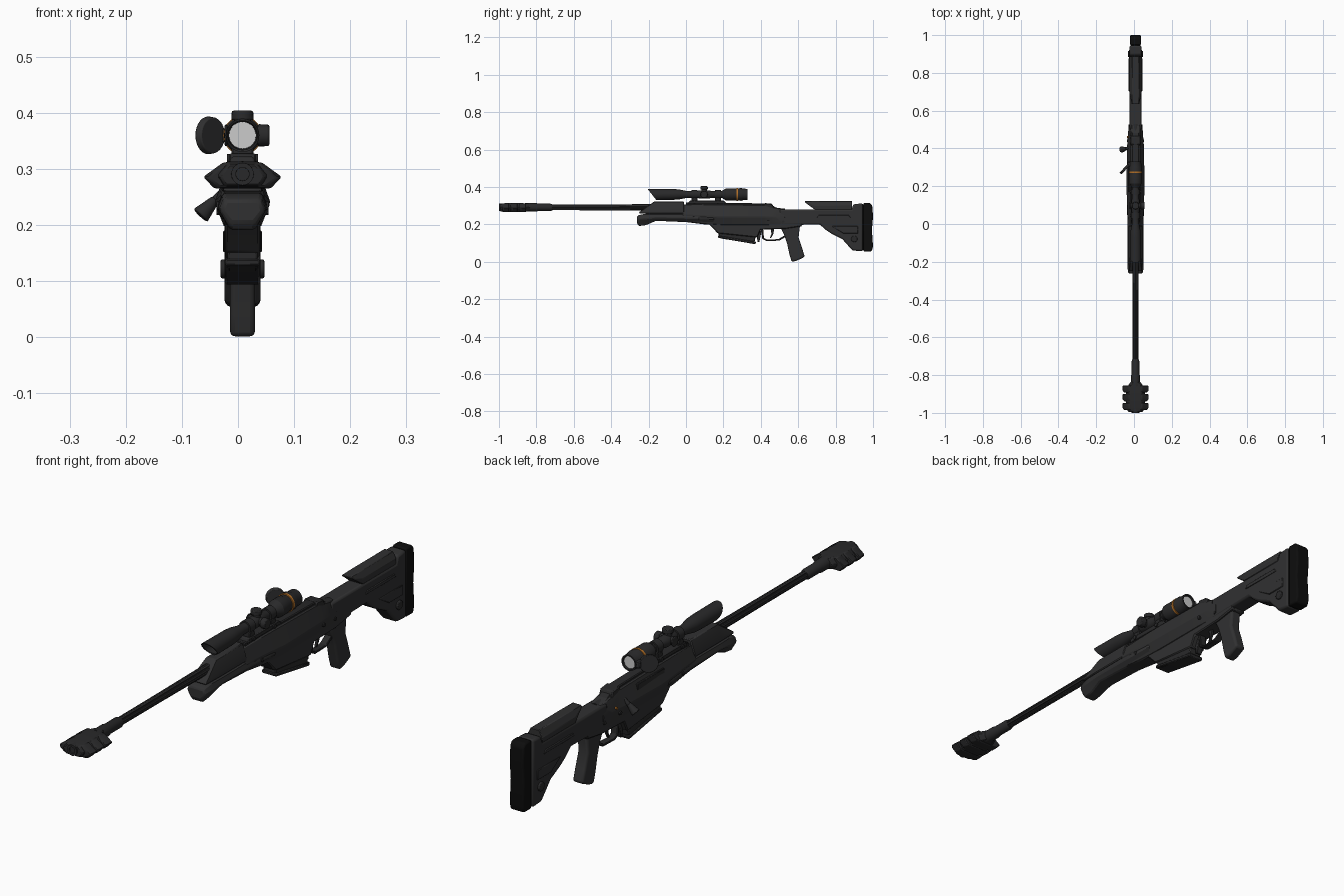
import bpy, bmesh, math
from mathutils import Vector

CX = 0.008   # centre plane of the rifle
BZ = 0.291   # bore axis height
SZ = 0.36    # scope axis height


def mat(name, c):
    m = bpy.data.materials.new(name)
    m.diffuse_color = (*c, 1)
    return m


DARK = mat("dark_metal", (0.022, 0.022, 0.023))
BODY = mat("dark_polymer", (0.03, 0.03, 0.031))
BLACK = mat("black_rubber", (0.004, 0.004, 0.004))
GLASS = mat("glass", (0.6, 0.6, 0.6))
ORANGE = mat("orange", (0.45, 0.16, 0.02))


def loft(name, rings, m=BODY, bevel=0.0, segs=1, smooth=30):
    """Skin a list of equal-length rings and cap both ends."""
    bm = bmesh.new()
    vs = [[bm.verts.new(p) for p in r] for r in rings]
    n = len(vs[0])
    for a, b in zip(vs, vs[1:]):
        for i in range(n):
            j = (i + 1) % n
            bm.faces.new((a[i], a[j], b[j], b[i]))
    bm.faces.new(vs[0][::-1])
    bm.faces.new(vs[-1])
    bmesh.ops.recalc_face_normals(bm, faces=bm.faces)
    me = bpy.data.meshes.new(name)
    bm.to_mesh(me)
    bm.free()
    ob = bpy.data.objects.new(name, me)
    bpy.context.collection.objects.link(ob)
    me.materials.append(m)
    if bevel:
        b = ob.modifiers.new("bevel", 'BEVEL')
        b.width, b.segments, b.limit_method, b.angle_limit = bevel, segs, 'ANGLE', math.radians(30)
    bpy.ops.object.select_all(action='DESELECT')
    ob.select_set(True)
    bpy.context.view_layer.objects.active = ob
    bpy.ops.object.shade_smooth_by_angle(angle=math.radians(smooth))
    return ob


def prism(name, prof, w, m=BODY, bevel=0.004, segs=1, cx=CX):
    """Side profile (y, z) extruded to half-width w."""
    return loft(name, [[(cx + s * w, y, z) for y, z in prof] for s in (-1, 1)], m, bevel, segs)


def hull(name, secs, m=BODY, bevel=0.004):
    """Hexagonal sections: y, z bottom/middle/top, half-width bottom/middle/top."""
    rings = []
    for y, zb, zm, zt, wb, wm, wt in secs:
        half = [(wb, zb), (wm, zm), (wt, zt)]
        rings.append([(CX + x, y, z) for x, z in half] + [(CX - x, y, z) for x, z in half[::-1]])
    return loft(name, rings, m, bevel)


def lathe(name, pts, z, m=DARK, n=28, flute=0.0):
    """Turn (y, radius[, slant]) along the y axis."""
    rings = []
    for p in pts:
        y, r = p[:2]
        s = p[2] if len(p) > 2 else 0
        ring = []
        for i in range(n):
            a = 2 * math.pi * i / n
            k = r * (1 - flute * (i % 4 == 0))
            ring.append((CX + k * math.cos(a), y - s * math.sin(a), z + k * math.sin(a)))
        rings.append(ring)
    return loft(name, rings, m)


def rod(name, a, b, r1, r2, m=DARK, n=20, bevel=0.0):
    """Cylinder or cone between two points."""
    a, b = Vector(a), Vector(b)
    q = (b - a).to_track_quat('Z', 'Y')
    circ = [Vector((math.cos(2 * math.pi * i / n), math.sin(2 * math.pi * i / n), 0)) for i in range(n)]
    return loft(name, [[p + q @ (c * r) for c in circ] for p, r in ((a, r1), (b, r2))], m, bevel, 2)


# Muzzle brake: core, three swept baffles, bore
hull("brake_core", [(-0.995, 0.270, 0.288, 0.308, 0.030, 0.040, 0.024),
                    (-0.97, 0.267, 0.288, 0.313, 0.036, 0.052, 0.030),
                    (-0.87, 0.267, 0.288, 0.313, 0.036, 0.052, 0.030),
                    (-0.835, 0.272, 0.290, 0.310, 0.018, 0.026, 0.016)], DARK, 0.003)
for i, y in enumerate((-0.985, -0.939, -0.893)):
    hull(f"brake_baffle_{i}", [(y, 0.268, 0.284, 0.310, 0.040, 0.062, 0.030),
                               (y + 0.010, 0.265, 0.286, 0.312, 0.050, 0.070, 0.034),
                               (y + 0.038, 0.265, 0.286, 0.312, 0.050, 0.070, 0.034)], DARK, 0.003)
lathe("muzzle_ring", [(-0.95, 0.010), (-1, 0.012), (-1, 0.020), (-0.96, 0.021)], BZ)

# Barrel
lathe("barrel_collar", [(-0.86, 0.023), (-0.80, 0.023), (-0.79, 0.020), (-0.725, 0.020), (-0.715, 0.016)], BZ)
lathe("barrel", [(-0.73, 0.0155), (-0.45, 0.016), (-0.1, 0.018)], BZ, n=32, flute=0.15)

# Fore-end: lower handguard and upper shroud
hull("handguard", [(-0.262, 0.205, 0.225, 0.243, 0.020, 0.036, 0.030),
                   (-0.252, 0.191, 0.228, 0.250, 0.022, 0.042, 0.033),
                   (-0.215, 0.196, 0.230, 0.257, 0.022, 0.044, 0.035),
                   (-0.16, 0.219, 0.235, 0.257, 0.026, 0.044, 0.036),
                   (0.0, 0.212, 0.233, 0.257, 0.026, 0.044, 0.036),
                   (0.15, 0.198, 0.228, 0.257, 0.028, 0.047, 0.038)])
hull("barrel_shroud", [(-0.25, 0.258, 0.262, 0.266, 0.034, 0.034, 0.032),
                       (-0.17, 0.258, 0.275, 0.322, 0.036, 0.036, 0.020),
                       (-0.01, 0.258, 0.275, 0.322, 0.036, 0.036, 0.020)])

# Receiver with top rail
hull("receiver", [(-0.02, 0.215, 0.250, 0.306, 0.028, 0.040, 0.022),
                  (0.10, 0.200, 0.245, 0.308, 0.030, 0.045, 0.024),
                  (0.20, 0.195, 0.240, 0.308, 0.032, 0.050, 0.026),
                  (0.42, 0.195, 0.240, 0.304, 0.032, 0.045, 0.026),
                  (0.48, 0.195, 0.240, 0.290, 0.030, 0.040, 0.024),
                  (0.53, 0.195, 0.240, 0.280, 0.030, 0.034, 0.022)])
prism("top_rail", [(0, 0.30), (0, 0.318), (0.42, 0.312), (0.46, 0.302), (0.50, 0.28)], 0.020, DARK, 0.003)
prism("rear_rail_block", [(0.41, 0.29), (0.42, 0.314), (0.46, 0.310), (0.475, 0.28)], 0.027, DARK)
rod("bolt_shroud", (CX, 0.44, 0.268), (CX, 0.53, 0.266), 0.024, 0.018, DARK)
prism("ejection_port", [(0.17, 0.265), (0.17, 0.290), (0.33, 0.290), (0.33, 0.265)], 0.008, DARK, 0.002, cx=CX - 0.030)
for s in (-1, 1):
    for i, (y, z) in enumerate(((0.07, 0.235), (0.44, 0.225), (0.52, 0.215))):
        rod(f"receiver_pin_{i}_{s}", (CX, y, z), (CX + s * (0.046 if i < 2 else 0.036), y, z), 0.007, 0.007, n=12)
rod("safety_dot", (CX, 0.46, 0.25), (CX - 0.044, 0.46, 0.25), 0.005, 0.005, ORANGE, 12)

# Bolt handle on the left
rod("bolt_arm", (-0.02, 0.405, 0.265), (-0.045, 0.398, 0.240), 0.008, 0.008, n=14)
rod("bolt_knob", (-0.040, 0.399, 0.246), (-0.067, 0.394, 0.217), 0.008, 0.017, bevel=0.003)

# Lower receiver, magazine, trigger and guard
prism("lower_receiver", [(0.10, 0.22), (0.125, 0.198), (0.17, 0.152), (0.38, 0.130), (0.40, 0.172),
                         (0.53, 0.176), (0.62, 0.19), (0.62, 0.22)], 0.031)
prism("magazine", [(0.175, 0.165), (0.175, 0.130), (0.20, 0.122), (0.365, 0.098), (0.375, 0.15)], 0.027, DARK)
prism("magazine_base", [(0.172, 0.140), (0.172, 0.128), (0.37, 0.094), (0.375, 0.107)], 0.031, DARK, 0.003)
prism("magazine_catch", [(0.378, 0.16), (0.382, 0.105), (0.392, 0.105), (0.405, 0.17)], 0.012, DARK, 0.002)
prism("trigger_guard", [(0.40, 0.18), (0.408, 0.122), (0.43, 0.111), (0.50, 0.113), (0.535, 0.135), (0.535, 0.147),
                        (0.495, 0.121), (0.435, 0.119), (0.417, 0.127), (0.412, 0.18)], 0.014, DARK, 0.002)
prism("trigger", [(0.452, 0.18), (0.457, 0.15), (0.448, 0.127), (0.455, 0.127), (0.467, 0.15), (0.472, 0.18)],
      0.005, DARK, 0.001)

# Pistol grip
prism("pistol_grip", [(0.505, 0.185), (0.525, 0.145), (0.540, 0.10), (0.553, 0.04), (0.565, 0.0), (0.590, 0.005),
                      (0.635, 0.026), (0.622, 0.07), (0.602, 0.13), (0.610, 0.20)], 0.022, BODY, 0.009, 3)

# Stock, cheek rest and butt
prism("stock", [(0.50, 0.28), (0.885, 0.28), (0.895, 0.308), (0.945, 0.312), (0.945, 0.057), (0.89, 0.060),
                (0.868, 0.085), (0.835, 0.122), (0.775, 0.152), (0.745, 0.172), (0.715, 0.200), (0.50, 0.195)],
      0.032, BODY, 0.008, 2)
hull("cheek_rest", [(0.635, 0.318, 0.320, 0.324, 0.018, 0.022, 0.016),
                    (0.69, 0.278, 0.300, 0.325, 0.030, 0.031, 0.018),
                    (0.888, 0.278, 0.300, 0.325, 0.030, 0.031, 0.018)])
prism("butt_pad", [(0.948, 0.314), (0.985, 0.314), (0.996, 0.300), (1.0, 0.24), (0.994, 0.17), (1.0, 0.08),
                   (0.992, 0.055), (0.948, 0.055)], 0.029, BLACK, 0.006, 2)
prism("butt_spacer", [(0.935, 0.308), (0.95, 0.308), (0.95, 0.06), (0.935, 0.06)], 0.026, BLACK)
rod("stock_knob", (CX - 0.039, 0.90, 0.122), (CX + 0.039, 0.90, 0.122), 0.017, 0.017, bevel=0.003)
for s in (-1, 1):
    prism(f"stock_upper_rib_{s}", [(0.70, 0.236), (0.71, 0.25), (0.87, 0.25), (0.88, 0.236)], 0.004, BODY, 0.002,
          cx=CX + s * 0.032)
    prism(f"stock_lower_panel_{s}", [(0.78, 0.19), (0.92, 0.19), (0.92, 0.152), (0.84, 0.152)], 0.003, BODY, 0.002,
          cx=CX + s * 0.032)

# Scope: slanted sunshade, bell, tube and eyepiece
lathe("scope_body", [(-0.10, 0.024), (-0.181, 0.026, 0.023), (-0.182, 0.030, 0.023), (-0.07, 0.029), (-0.04, 0.027),
                     (0.0, 0.019), (0.06, 0.018), (0.07, 0.022), (0.125, 0.022), (0.135, 0.018), (0.19, 0.018),
                     (0.205, 0.027), (0.215, 0.033), (0.255, 0.033), (0.26, 0.031), (0.295, 0.034), (0.302, 0.031),
                     (0.33, 0.030), (0.33, 0.025), (0.318, 0.024)], SZ)
lathe("front_lens", [(-0.106, 0.024), (-0.101, 0.024)], SZ, GLASS)
lathe("rear_lens", [(0.319, 0.024), (0.324, 0.023)], SZ, GLASS)
lathe("eyepiece_band", [(0.268, 0.030), (0.27, 0.0345), (0.278, 0.0345), (0.28, 0.030)], SZ, ORANGE)
for n, d, l in (("top", (0, 1), 0.044), ("right", (1, 0), 0.048), ("left", (-1, 0), 0.032)):
    p = lambda t: (CX + d[0] * t, 0.097, SZ + d[1] * t)
    rod(f"turret_base_{n}", p(0), p(0.029), 0.015, 0.015)
    rod(f"turret_cap_{n}", p(0.027), p(l), 0.020, 0.019, bevel=0.003)

# Scope mount
prism("mount_base", [(0.01, 0.31), (0.02, 0.328), (0.20, 0.328), (0.22, 0.31)], 0.024, DARK, 0.003)
for i, y in enumerate((0.045, 0.17)):
    lathe(f"mount_ring_{i}", [(y - 0.016, 0.018), (y - 0.016, 0.024), (y + 0.016, 0.024), (y + 0.016, 0.018)], SZ)
    prism(f"mount_foot_{i}", [(y - 0.016, 0.306), (y - 0.016, 0.345), (y + 0.016, 0.345), (y + 0.016, 0.306)],
          0.020, DARK, 0.003)
    rod(f"mount_clamp_{i}", (CX - 0.028, y, 0.319), (CX + 0.028, y, 0.319), 0.008, 0.008, n=12)

# Open flip cap on the eyepiece
rod("flip_cap", (-0.054, 0.296, SZ), (-0.044, 0.287, SZ), 0.034, 0.032, BODY, 28, 0.002)
prism("flip_cap_hinge", [(0.305, SZ - 0.012), (0.305, SZ + 0.012), (0.327, SZ + 0.012), (0.327, SZ - 0.012)],
      0.008, BODY, 0.002, cx=-0.027)
